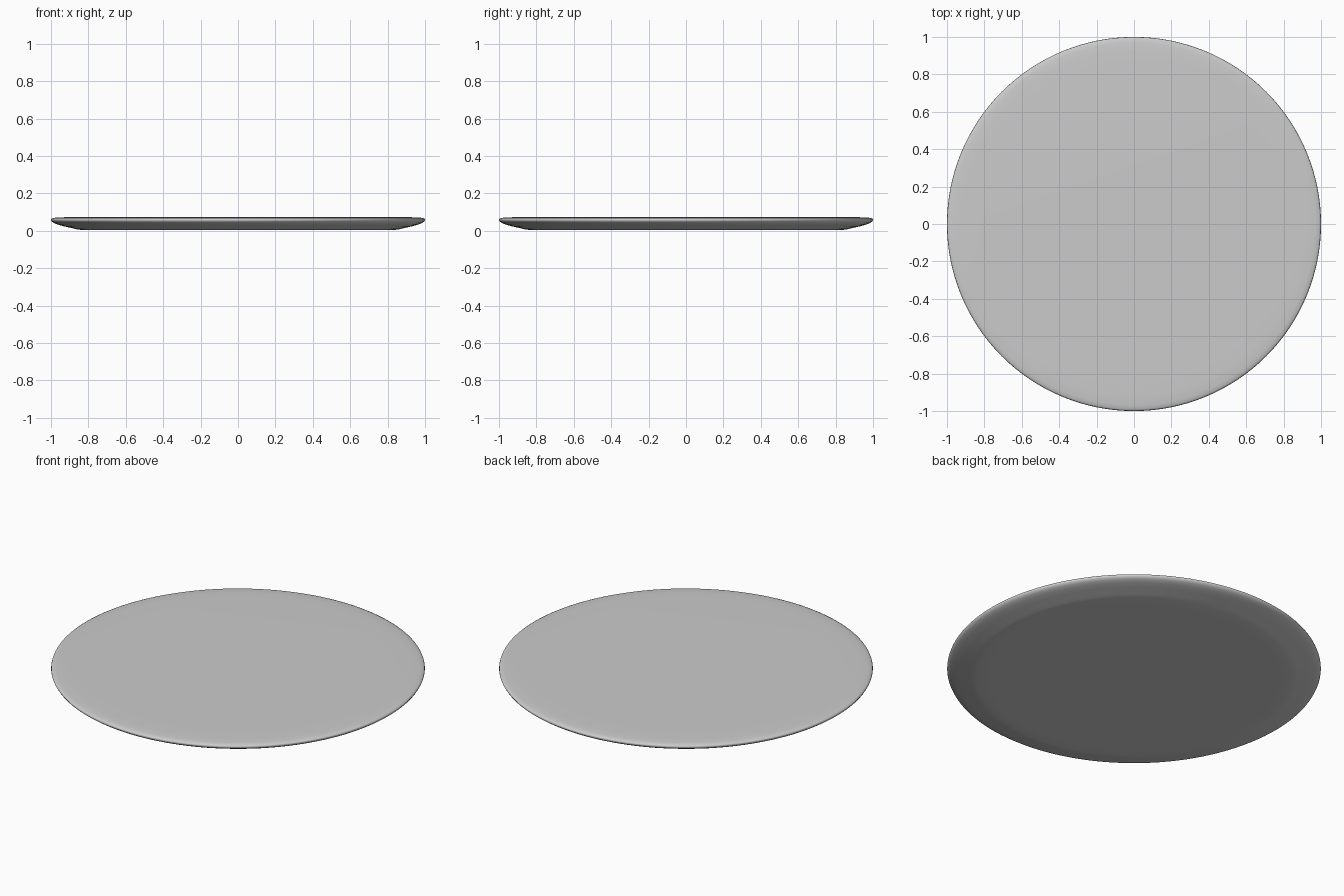
import bpy, bmesh, math

if "Cube" in bpy.data.objects:
    bpy.data.objects.remove(bpy.data.objects["Cube"])

# Half cross-section of the disc (radius, height), bottom centre to top centre
profile = [(0, 0.004), (0.78, 0.004), (0.84, 0.005), (0.868, 0.009), (0.885, 0.014),
           (0.93, 0.024), (0.965, 0.034), (0.985, 0.042), (0.996, 0.05), (1.0, 0.058),
           (0.998, 0.064), (0.99, 0.068), (0.97, 0.071), (0.92, 0.073), (0.82, 0.074),
           (0, 0.074)]

# Round disc, lathed around z
bm = bmesh.new()
verts = [bm.verts.new((r, 0, z)) for r, z in profile]
edges = [bm.edges.new(pair) for pair in zip(verts, verts[1:])]
bmesh.ops.spin(bm, geom=verts + edges, cent=(0, 0, 0), axis=(0, 0, 1),
               angle=math.tau, steps=128, use_merge=False)
bmesh.ops.remove_doubles(bm, verts=bm.verts[:], dist=0.0002)
bmesh.ops.recalc_face_normals(bm, faces=bm.faces[:])
mesh = bpy.data.meshes.new("round_disc")
bm.to_mesh(mesh)
bm.free()
disc = bpy.data.objects.new("round_disc", mesh)
bpy.context.collection.objects.link(disc)
for p in mesh.polygons:
    p.use_smooth = True
